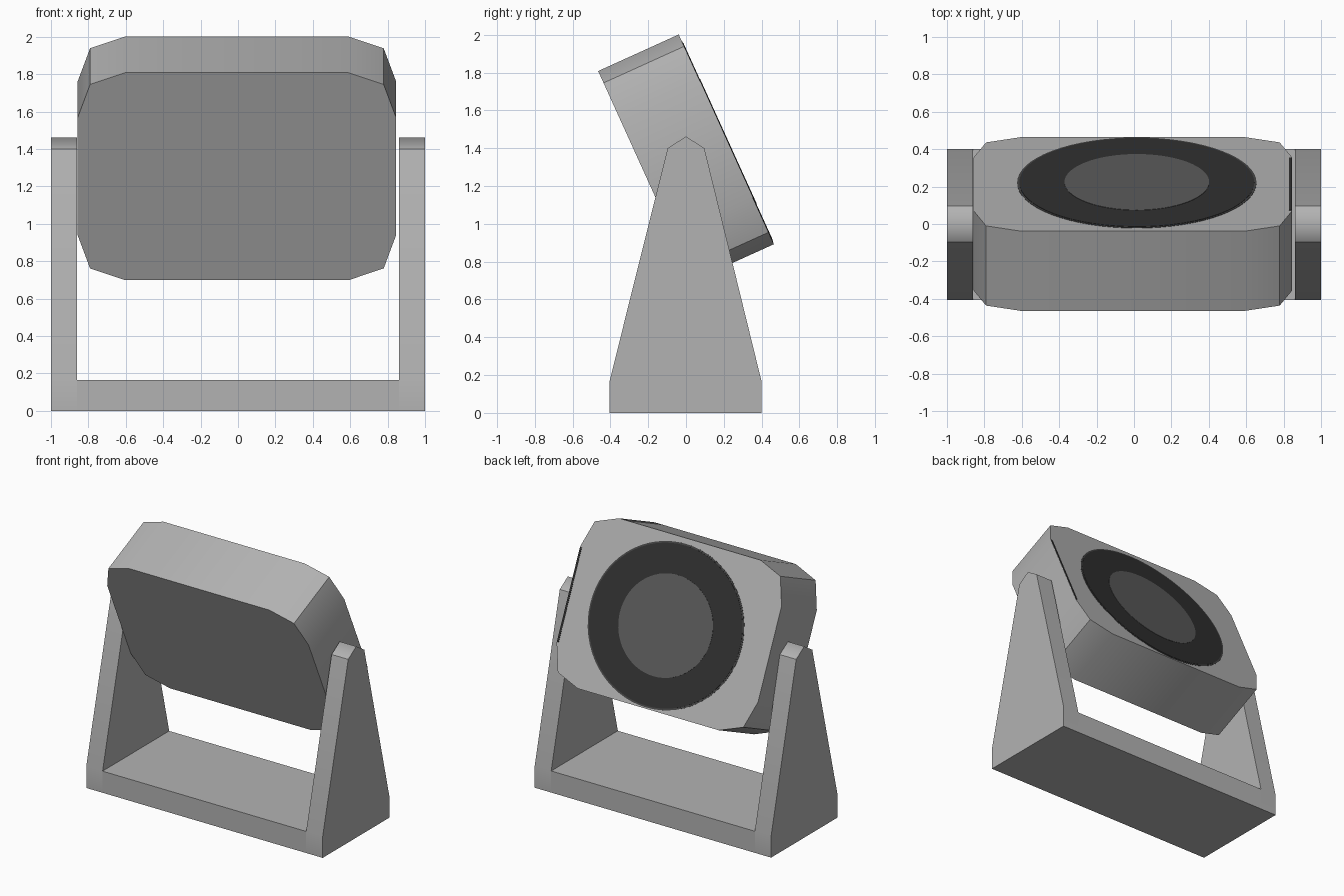
import bpy, bmesh, math
from mathutils import Matrix, Vector

if "Cube" in bpy.data.objects:
    bpy.data.objects.remove(bpy.data.objects["Cube"])


def material(name, v):
    m = bpy.data.materials.new(name)
    m.diffuse_color = (v, v, v, 1)
    m.use_nodes = True
    m.node_tree.nodes["Principled BSDF"].inputs["Base Color"].default_value = m.diffuse_color
    return m


GREY = material("light grey", 0.45)
BLACK = material("near black", 0.03)
RIM = material("dark grey", 0.06)
MID = material("mid grey", 0.105)


def prism(name, pts, axis, lo, hi, mat, matrix=Matrix(), soft=None):
    """Extrude a 2D profile along x or y; bends under 35 degrees stay smooth."""
    bm = bmesh.new()

    def co(p, t):
        return (t, p[0], p[1]) if axis == 'x' else (p[0], t, p[1])
    a = [bm.verts.new(co(p, lo)) for p in pts]
    b = [bm.verts.new(co(p, hi)) for p in pts]
    bm.faces.new(a)
    bm.faces.new(b)
    n = len(pts)
    for i in range(n):
        j = (i + 1) % n
        bm.faces.new((a[i], a[j], b[j], b[i]))
    bmesh.ops.recalc_face_normals(bm, faces=bm.faces)
    for f in bm.faces:
        f.smooth = True
    for e in bm.edges:
        e.smooth = e.calc_face_angle() < math.radians(35)
    if soft is not None:
        bm.edges.get((a[soft], b[soft])).smooth = True
    me = bpy.data.meshes.new(name)
    bm.to_mesh(me)
    bm.free()
    me.materials.append(mat)
    ob = bpy.data.objects.new(name, me)
    ob.matrix_world = matrix
    bpy.context.collection.objects.link(ob)
    return ob


def ellipse(rx, rz, cx, cz, n=64):
    return [(cx + rx * math.cos(2 * math.pi * i / n),
             cz + rz * math.sin(2 * math.pi * i / n)) for i in range(n)]


# Bracket: floor plate and two tapered uprights
prism("bracket_base", [(-0.405, 0), (0.4, 0), (0.4, 0.165), (-0.405, 0.165)],
      'x', -0.862, 0.86, GREY)
upright = [(-0.405, 0), (0.4, 0), (0.4, 0.165), (0.097, 1.4),
           (0, 1.462), (-0.097, 1.4), (-0.405, 0.165)]
prism("left_upright", upright, 'x', -1, -0.862, GREY, soft=4)
prism("right_upright", upright, 'x', 0.86, 1, GREY, soft=4)

# Tilted lamp head with cut corners
tilt = Matrix.Translation(Vector((-0.006, 0, 1.35))) @ Matrix.Rotation(math.radians(24.4), 4, 'X')
D = 0.234
corner = [(0.852, 0.343), (0.785, 0.54), (0.597, 0.609)]
outline = (corner + [(-x, z) for x, z in reversed(corner)]
           + [(-x, -z) for x, z in corner]
           + [(x, -z) for x, z in reversed(corner)])
prism("lamp_head", outline, 'y', -D, D, GREY, tilt)

# Round lens on the back face: rim, dark ring, centre disc
for name, rx, rz, t, mat in (("lens_rim", 0.64, 0.585, 0.002, RIM),
                             ("lens_ring", 0.628, 0.573, 0.004, BLACK),
                             ("lens_centre", 0.387, 0.362, 0.006, MID)):
    prism(name, ellipse(rx, rz, 0.021, -0.015), 'y', D - 0.002, D + t, mat, tilt)

# Thin dark strip along one edge of the back face
prism("edge_strip", [(0.836, -0.34), (0.85, -0.34), (0.85, 0.34), (0.836, 0.34)],
      'y', D - 0.002, D + 0.003, BLACK, tilt)
